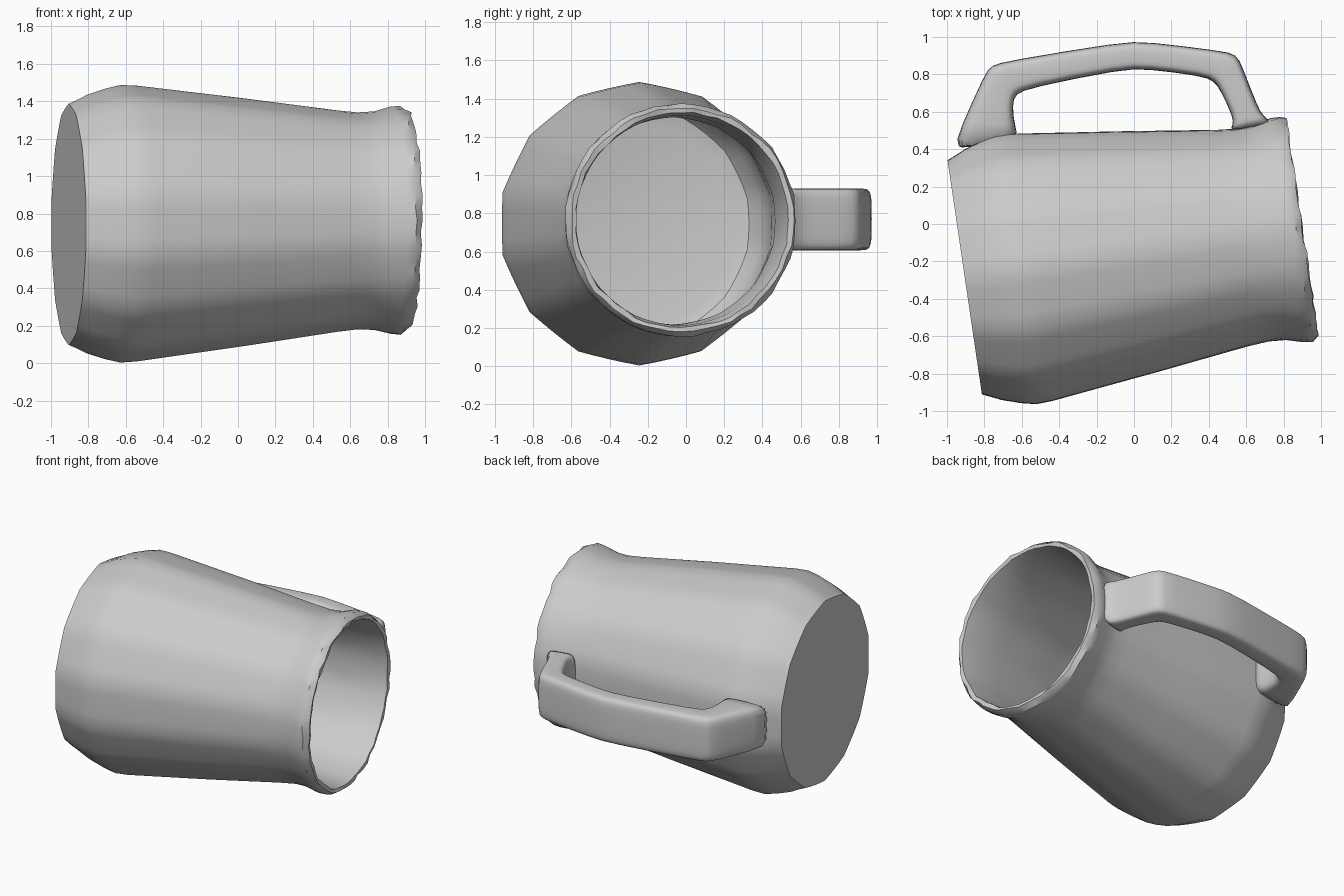
import bpy, bmesh, math, random
from mathutils import Vector

if "Cube" in bpy.data.objects:
    bpy.data.objects.remove(bpy.data.objects["Cube"])

random.seed(4)
grey = bpy.data.materials.new("plain grey")
grey.diffuse_color = (0.6, 0.6, 0.6, 1)
grey.use_nodes = True
grey.node_tree.nodes["Principled BSDF"].inputs["Base Color"].default_value = grey.diffuse_color


def finish(name, bm, angle):
    bmesh.ops.recalc_face_normals(bm, faces=bm.faces)
    mesh = bpy.data.meshes.new(name)
    bm.to_mesh(mesh)
    bm.free()
    obj = bpy.data.objects.new(name, mesh)
    bpy.context.collection.objects.link(obj)
    mesh.materials.append(grey)
    bpy.ops.object.select_all(action='DESELECT')
    obj.select_set(True)
    bpy.context.view_layer.objects.active = obj
    bpy.ops.object.shade_smooth_by_angle(angle=math.radians(angle))
    return obj


def bridge(bm, rings):
    for a, b in zip(rings, rings[1:]):
        n = len(a)
        for i in range(n):
            j = (i + 1) % n
            bm.faces.new((a[i], a[j], b[j], b[i]))


# Mug body: a softened 14-sided tapering shell lying on its side
ORIGIN = Vector((-0.905, -0.285, 0.742))
AXIS = Vector((0.989, 0.145, 0.012))
SIDE = Vector((-0.145, 0.989, 0))
UP = Vector((0, 0, 1))
SIDES, SEG = 14, 56

# (distance along axis, radius, how polygonal, rim roughness)
profile = [
    (0, 0.645, 0.7, 0), (0.04, 0.662, 0.7, 0), (0.1, 0.692, 0.8, 0),
    (0.2, 0.724, 0.8, 0), (0.28, 0.742, 0.8, 0), (0.37, 0.737, 0.8, 0),
    (0.95, 0.662, 0.7, 0), (1.45, 0.592, 0.5, 0), (1.56, 0.58, 0.3, 0),
    (1.65, 0.584, 0.2, 0), (1.74, 0.608, 0.2, 0.003), (1.79, 0.612, 0.2, 0.006),
    (1.825, 0.59, 0.1, 0.008), (1.82, 0.563, 0.1, 0.006), (1.74, 0.55, 0.1, 0),
    (1.5, 0.543, 0.3, 0), (0.95, 0.61, 0.5, 0), (0.34, 0.685, 0.5, 0),
    (0.2, 0.662, 0.5, 0), (0.12, 0.61, 0.4, 0), (0.1, 0.54, 0.3, 0),
]
bm = bmesh.new()
rings = []
step = 2 * math.pi / SIDES
for along, radius, poly, rough in profile:
    ring = []
    for i in range(SEG):
        t = 2 * math.pi * i / SEG
        flat = math.cos(step / 2) / math.cos(t % step - step / 2)
        r = radius * (1 - poly + poly * flat) + random.uniform(-rough, rough)
        s = along + random.uniform(-rough, rough)
        ring.append(bm.verts.new(ORIGIN + AXIS * s
                                 + UP * r * math.cos(t) + SIDE * r * math.sin(t)))
    rings.append(ring)
bridge(bm, rings)
bm.faces.new(rings[0])
bm.faces.new(rings[-1])
finish("mug_body", bm, 40)

# Handle: rounded rectangular sections between outer and inner outlines
sections = [
    ((-0.985, 0.37), (-0.60, 0.45)), ((-0.925, 0.52), (-0.64, 0.525)),
    ((-0.80, 0.80), (-0.65, 0.64)), ((-0.765, 0.85), (-0.635, 0.695)),
    ((-0.68, 0.872), (-0.56, 0.727)), ((-0.06, 0.975), (-0.06, 0.828)),
    ((0.06, 0.977), (0.06, 0.83)), ((0.47, 0.925), (0.37, 0.79)),
    ((0.55, 0.91), (0.425, 0.765)), ((0.58, 0.84), (0.46, 0.72)),
    ((0.66, 0.63), (0.53, 0.57)), ((0.69, 0.575), (0.53, 0.53)),
    ((0.76, 0.535), (0.50, 0.49)),
]
CZ, HALF, N = 0.768, 0.163, 20


def squash(v):
    return math.copysign(abs(v) ** 0.4, v)


bm = bmesh.new()
rings = []
for outer, inner in sections:
    o, n = Vector((*outer, CZ)), Vector((*inner, CZ))
    mid, half = (o + n) / 2, (o - n) / 2
    rings.append([bm.verts.new(mid + half * squash(math.cos(a))
                               + UP * HALF * squash(math.sin(a)))
                  for a in (2 * math.pi * (k + 0.5) / N for k in range(N))])
bridge(bm, rings)
bm.faces.new(rings[0])
bm.faces.new(rings[-1])
handle = finish("handle", bm, 60)
sub = handle.modifiers.new("soften", 'SUBSURF')
sub.levels = sub.render_levels = 1
